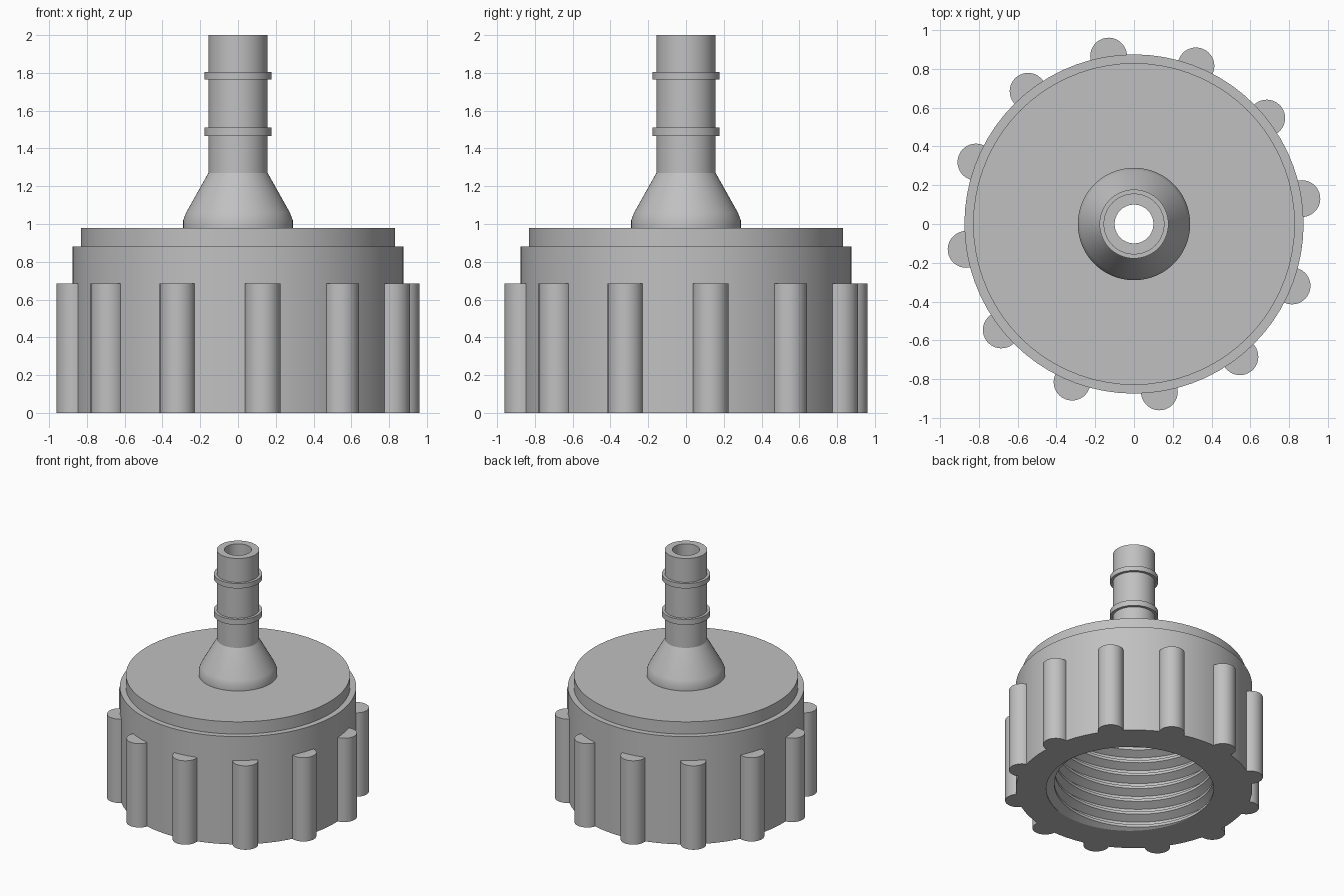
import bpy, bmesh, math

cube = bpy.data.objects.get("Cube")
if cube:
    bpy.data.objects.remove(cube, do_unlink=True)

SEG = 72
TAU = math.tau

grey = bpy.data.materials.new("plain_grey")
grey.use_nodes = True
colour = (0.53, 0.53, 0.53, 1)
grey.diffuse_color = colour
grey.node_tree.nodes["Principled BSDF"].inputs["Base Color"].default_value = colour


def polar(r, z, j):
    a = TAU * (j % SEG) / SEG
    return (r * math.cos(a), r * math.sin(a), z)


def quad(bm, *points):
    bm.faces.new([bm.verts.new(p) for p in points])


def lathe(bm, profile):
    for (r0, z0), (r1, z1) in zip(profile, profile[1:]):
        for j in range(SEG):
            quad(bm, polar(r0, z0, j), polar(r0, z0, j + 1),
                 polar(r1, z1, j + 1), polar(r1, z1, j))


def finish(bm, name):
    bmesh.ops.remove_doubles(bm, verts=bm.verts[:], dist=0.0002)
    bmesh.ops.recalc_face_normals(bm, faces=bm.faces[:])
    mesh = bpy.data.meshes.new(name)
    bm.to_mesh(mesh)
    bm.free()
    mesh.materials.append(grey)
    obj = bpy.data.objects.new(name, mesh)
    bpy.context.collection.objects.link(obj)
    bpy.ops.object.select_all(action="DESELECT")
    obj.select_set(True)
    bpy.context.view_layer.objects.active = obj
    bpy.ops.object.shade_smooth_by_angle(angle=math.radians(25))
    return obj


# Internal helical thread, described by its radius over one turn
PITCH, ROOF = 0.11, 0.86
THREAD = [(0, 0.65), (0.2, 0.65), (0.5, 0.59), (0.7, 0.59), (1, 0.65)]


def thread_radius(phase):
    phase %= 1
    for (p0, r0), (p1, r1) in zip(THREAD, THREAD[1:]):
        if phase <= p1:
            return r0 + (r1 - r0) * (phase - p0) / (p1 - p0)


def thread_point(turn, phase, j):
    z = min(max(PITCH * (turn + phase + j / SEG), 0), ROOF)
    return polar(thread_radius(z / PITCH - j / SEG), z, j)


# Cap: stepped outside, threaded inside, with a hole through the roof
cap = bmesh.new()
lathe(cap, [(0.1, ROOF), (0.1, 0.98), (0.83, 0.98), (0.83, 0.88),
            (0.875, 0.88), (0.875, 0)])
for turn in range(-1, math.ceil(ROOF / PITCH) + 1):
    for (p0, _), (p1, _) in zip(THREAD, THREAD[1:]):
        for j in range(SEG):
            quad(cap, thread_point(turn, p0, j), thread_point(turn, p0, j + 1),
                 thread_point(turn, p1, j + 1), thread_point(turn, p1, j))
for j in range(SEG):
    for r, z in ((0.875, 0), (0.1, ROOF)):
        edge = [polar(thread_radius(z / PITCH - k / SEG), z, k) for k in (j, j + 1)]
        quad(cap, polar(r, z, j), polar(r, z, j + 1), edge[1], edge[0])
finish(cap, "threaded_cap")

# Hose stem: flared foot, straight tube and two retaining rings
stem = bmesh.new()
outline = [(0.1, 0.98), (0.29, 0.98), (0.29, 1.02), (0.275, 1.06), (0.157, 1.27)]
for low, high in ((1.467, 1.512), (1.765, 1.805)):
    outline += [(0.157, low), (0.178, low), (0.178, high), (0.157, high)]
outline += [(0.157, 2), (0.1, 2), (0.1, 0.98)]
lathe(stem, outline)
finish(stem, "hose_stem")

# Grip ribs around the cap, open where they sink into the wall
ribs = bmesh.new()
COUNT, STEPS, RADIUS, HEIGHT = 12, 20, 0.095, 0.685
for i in range(COUNT):
    turn = TAU * i / COUNT + math.radians(8.6)
    cx, cy = 0.876 * math.cos(turn), 0.876 * math.sin(turn)
    arc = []
    for s in range(STEPS + 1):
        a = turn + math.radians(100) * (2 * s / STEPS - 1)
        arc.append((cx + RADIUS * math.cos(a), cy + RADIUS * math.sin(a)))
    low = [ribs.verts.new((x, y, 0)) for x, y in arc]
    high = [ribs.verts.new((x, y, HEIGHT)) for x, y in arc]
    ribs.faces.new(low[::-1])
    ribs.faces.new(high)
    for s in range(-1, STEPS):
        ribs.faces.new((low[s], low[s + 1], high[s + 1], high[s]))
finish(ribs, "grip_ribs")
